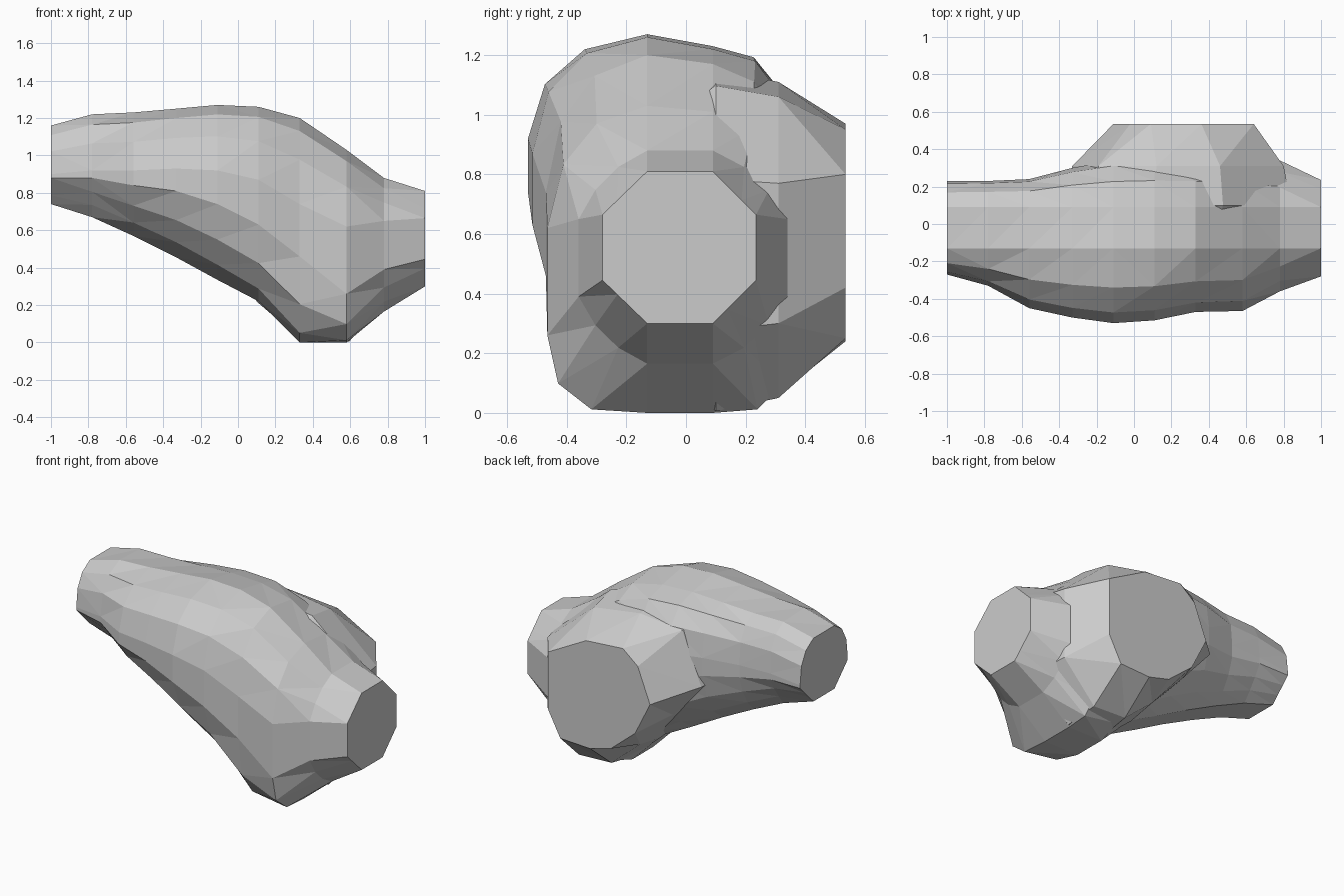
import bpy, bmesh

if "Cube" in bpy.data.objects:
    bpy.data.objects.remove(bpy.data.objects["Cube"])


def loft(name, rings):
    """Skin a list of equal-length point rings and cap both ends."""
    bm = bmesh.new()
    loops = [[bm.verts.new(p) for p in ring] for ring in rings]
    n = len(loops[0])
    for a, b in zip(loops, loops[1:]):
        for i in range(n):
            j = (i + 1) % n
            bm.faces.new((a[i], a[j], b[j], b[i]))
    bm.faces.new(loops[0])
    bm.faces.new(loops[-1])
    bmesh.ops.triangulate(bm, faces=[f for f in bm.faces if len(f.verts) == 4])
    bmesh.ops.recalc_face_normals(bm, faces=bm.faces)
    mesh = bpy.data.meshes.new(name)
    bm.to_mesh(mesh)
    bm.free()
    obj = bpy.data.objects.new(name, mesh)
    bpy.context.collection.objects.link(obj)
    return obj


# Main trunk: x, front y, back y, bottom z, middle z, top z,
# half height of the flat side, upper bulge, lower bulge, drop of the top's back edge
SECTIONS = [
    (-1.00, -.27, .23, .74, .89, 1.16, .01, .13, .00, .00),
    (-.78, -.33, .23, .67, .90, 1.22, .02, .14, .02, .01),
    (-.56, -.45, .24, .57, .88, 1.23, .04, .14, .06, .02),
    (-.33, -.50, .30, .455, .87, 1.25, .06, .15, .09, .03),
    (-.11, -.53, .34, .335, .83, 1.27, .09, .15, .11, .04),
    (.11, -.515, .35, .22, .75, 1.26, .12, .15, .13, .04),
    (.33, -.47, .35, .00, .60, 1.20, .14, .14, .17, .03),
    (.58, -.465, .35, .00, .44, 1.03, .18, .13, .17, .02),
    (.78, -.36, .34, .165, .52, .88, .13, .06, .06, .00),
    (1.00, -.28, .235, .30, .555, .81, .11, .00, .00, .00),
]


def trunk_ring(x, yf, yb, zb, zm, zt, h, up, low, drop):
    yc, ring = -.02, []
    for sy, sz in ((1, 1), (-1, 1), (-1, -1), (1, -1)):
        ry = (yb - yc) if sy > 0 else (yc - yf)
        rz = (zt - zm) if sz > 0 else (zm - zb)
        bulge = up if sz > 0 else low
        fy, fz = .11 / ry, h / rz
        arc = []
        for t in (0, 1 / 3, 2 / 3, 1):
            b = bulge if 0 < t < 1 else 0
            a, c = 1 + (fy - 1) * t + b, fz + (1 - fz) * t + b
            d = drop * t if sy > 0 and sz > 0 else 0
            arc.append((x, yc + sy * ry * min(a, 1), zm + sz * rz * min(c, 1) - d))
        ring += arc if sy * sz > 0 else arc[::-1]
    return ring


trunk = loft("trunk", [trunk_ring(*s) for s in SECTIONS])

# Rear branch: cut end outline and the wider outline at its root (x, z)
END = [(-.11, .65), (0, .43), (.18, .28), (.33, .24), (.55, .25),
       (.64, .42), (.64, .80), (.36, .95), (.09, .97), (-.02, .88)]
ROOT = [(-.33, .74), (-.12, .50), (.12, .24), (.33, .06), (.57, .05),
        (.80, .30), (.80, .77), (.46, 1.06), (.12, 1.11), (-.19, 1.08)]


def branch_ring(outline, y, s=1.0):
    return [(.26 + (x - .26) * s, y, .6 + (z - .6) * s) for x, z in outline]


branch = loft("rear_branch", [
    branch_ring(END, .535),
    branch_ring(ROOT, .31),
    branch_ring(ROOT, .10, 1.08),
    branch_ring(ROOT, -.12, .75),
])
branch.hide_render = True

# Merge the branch into the trunk
mod = trunk.modifiers.new("merge", 'BOOLEAN')
mod.operation = 'UNION'
mod.solver = 'EXACT'
mod.object = branch
bpy.context.view_layer.objects.active = trunk
trunk.select_set(True)
bpy.ops.object.modifier_apply(modifier=mod.name)
bpy.data.objects.remove(branch, do_unlink=True)
trunk.name = "branching_body"
